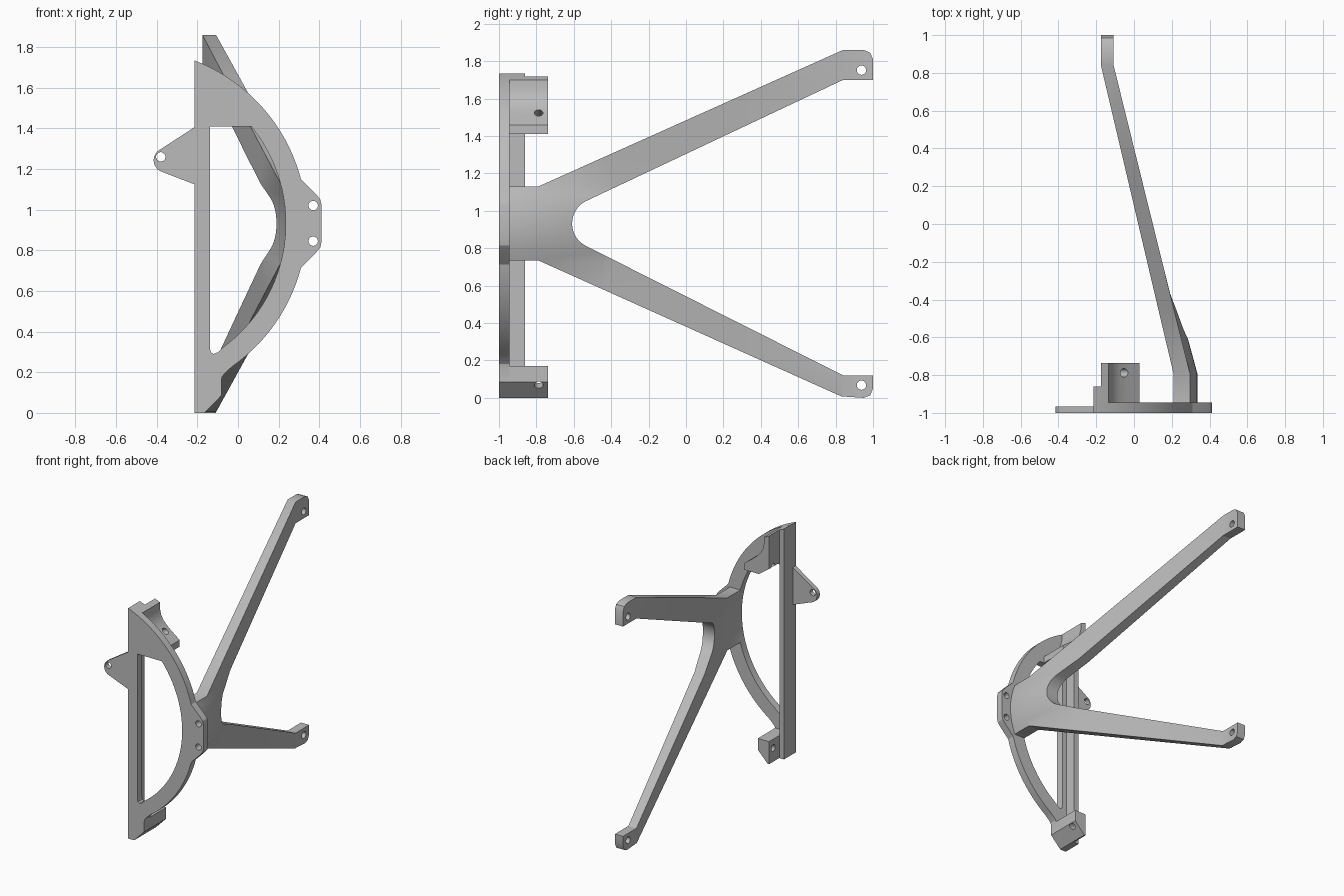
import bpy, bmesh, math
from mathutils import Vector

cube = bpy.data.objects.get("Cube")
if cube:
    bpy.data.objects.remove(cube, do_unlink=True)

GREY = (0.5, 0.5, 0.5, 1)
mat = bpy.data.materials.new("grey_plastic")
mat.use_nodes = True
mat.diffuse_color = GREY
mat.node_tree.nodes["Principled BSDF"].inputs["Base Color"].default_value = GREY

MID = 0.932        # height of the arc centre
ARC_X = -0.521


def arc(cx, cz, r, start, end, n):
    """Points along an arc, angles in degrees."""
    out = []
    for i in range(n + 1):
        a = math.radians(start + (end - start) * i / n)
        out.append((cx + r * math.cos(a), cz + r * math.sin(a)))
    return out


def prism_mesh(points, lo, hi, axis):
    """Extrude a profile along y (points are x, z) or along x (points are y, z)."""
    bm = bmesh.new()
    put = (lambda a, b: (a, lo, b)) if axis == "y" else (lambda a, b: (lo, a, b))
    face = bm.faces.new([bm.verts.new(put(*p)) for p in points])
    ext = bmesh.ops.extrude_face_region(bm, geom=[face])
    move = (0, hi - lo, 0) if axis == "y" else (hi - lo, 0, 0)
    bmesh.ops.translate(bm, vec=move, verts=[g for g in ext["geom"] if isinstance(g, bmesh.types.BMVert)])
    bmesh.ops.recalc_face_normals(bm, faces=bm.faces)
    return bm


def make(name, bm):
    mesh = bpy.data.meshes.new(name)
    bm.to_mesh(mesh)
    bm.free()
    obj = bpy.data.objects.new(name, mesh)
    bpy.context.collection.objects.link(obj)
    mesh.materials.append(mat)
    return obj


def select(obj):
    bpy.ops.object.select_all(action="DESELECT")
    obj.select_set(True)
    bpy.context.view_layer.objects.active = obj


def cut(obj, cutter):
    cutter.hide_render = True
    mod = obj.modifiers.new("cut", "BOOLEAN")
    mod.operation, mod.solver, mod.object = "DIFFERENCE", "EXACT", cutter
    select(obj)
    bpy.ops.object.modifier_apply(modifier=mod.name)
    bpy.data.objects.remove(cutter, do_unlink=True)


def drill(obj, centre, direction, radius=0.023, length=0.6):
    bm = bmesh.new()
    rot = Vector(direction).to_track_quat("Z", "Y").to_matrix().to_4x4()
    rot.translation = centre
    bmesh.ops.create_cone(bm, cap_ends=True, segments=24, radius1=radius,
                          radius2=radius, depth=length, matrix=rot)
    cut(obj, make("hole_cutter", bm))


def smooth(obj):
    select(obj)
    bpy.ops.object.shade_smooth_by_angle(angle=math.radians(25))


# Curved front plate with a side lug and a D-shaped window
outline = [(-0.215, 0), (-0.215, 1.735)]
outline += arc(ARC_X, MID, 0.859, 69, 14.7, 24)[1:]
outline += [(0.385, 1.075), (0.405, 1.05), (0.412, 1.02),
            (0.412, 0.845), (0.405, 0.815), (0.385, 0.79)]
outline += arc(ARC_X, MID, 0.859, -14.7, -55, 20)
outline += [(-0.06, 0.2), (-0.077, 0.18), (-0.082, 0.16), (-0.082, 0.085), (-0.165, 0)]
plate = make("front_plate", prism_mesh(outline, -1, -0.945, "y"))
window = [(-0.138, 1.41)] + arc(ARC_X, MID, 0.756, 39.2, -54.2, 32)
window += [(-0.1, 0.298), (-0.12, 0.29), (-0.133, 0.297), (-0.138, 0.315)]
cut(plate, make("window_cutter", prism_mesh(window, -1.1, -0.8, "y")))
for z in (1.02, 0.845):
    drill(plate, (0.37, -0.97, z), (0, 1, 0))
smooth(plate)

# Upright rail along the straight edge
rail = [(-0.215, 0), (-0.175, 0), (-0.175, 1.718), (-0.215, 1.735)]
make("rear_rail", prism_mesh(rail, -0.945, -0.86, "y"))

# Rounded side ear
ear = [(-0.215, 1.125), (-0.215, 1.405)] + arc(-0.355, 1.243, 0.06, 120, 252, 14)
ear_obj = make("side_ear", prism_mesh(ear, -1, -0.965, "y"))
drill(ear_obj, (-0.38, -0.98, 1.26), (0, 1, 0))
smooth(ear_obj)

# Upper bracket: thin wall sweeping into a flange
bracket = [(-0.175, 1.47), (-0.175, 1.718), (-0.135, 1.70), (-0.134, 1.65),
           (-0.124, 1.61), (-0.105, 1.575), (-0.078, 1.545), (-0.045, 1.517),
           (0.03, 1.46), (0.03, 1.41), (-0.09, 1.41)]
upper = make("upper_bracket", prism_mesh(bracket, -0.945, -0.737, "y"))
drill(upper, (-0.06, -0.788, 1.52), (1, 0, 0.45))
smooth(upper)

# Lower mounting block with a sloped underside
block = [(-0.175, 0), (-0.165, 0), (-0.082, 0.085), (-0.082, 0.17), (-0.175, 0.17)]
lower = make("lower_block", prism_mesh(block, -0.945, -0.737, "y"))
drill(lower, (-0.1, -0.788, 0.07), (1, 0, -0.45))

# Forked arm, drawn from the side and then bent inward along its length
fork = [(-0.945, 0.735), (-0.79, 0.735), (0.83, 0.008), (0.95, 0), (0.985, 0.013),
        (1, 0.05), (1, 0.12), (0.84, 0.12)]
fork += arc(-0.475, MID, 0.134, 244, 116, 16)
fork += [(0.84, 1.70), (1, 1.70), (1, 1.81), (0.985, 1.845), (0.95, 1.86),
         (0.84, 1.86), (-0.79, 1.13), (-0.945, 1.13)]
bm = prism_mesh(fork, 0, 1, "x")
slices = [((0, y, 0), (0, 1, 0)) for y in (-0.79, -0.45, -0.1, 0.3, 0.84)]
slices += [((0, 0, MID + k * 0.0495), (0, 0, 1)) for k in range(-4, 5)]
for co, no in slices:
    bmesh.ops.bisect_plane(bm, geom=bm.verts[:] + bm.edges[:] + bm.faces[:],
                           dist=1e-5, plane_co=co, plane_no=no)
bmesh.ops.triangulate(bm, faces=bm.faces)
for v in bm.verts:
    t = min(max((v.co.y + 0.79) / 1.63, 0), 1)
    bulge = (1 - t) * min(abs(v.co.z - MID), 0.2) ** 2
    if v.co.x > 0.5:
        v.co.x = 0.335 + t * (-0.108 - 0.335) - bulge
    else:
        v.co.x = 0.235 + t * (-0.175 - 0.235) - 0.67 * bulge
bmesh.ops.recalc_face_normals(bm, faces=bm.faces)
arm = make("forked_arm", bm)
for z in (0.068, 1.752):
    drill(arm, (-0.14, 0.938, z), (1, 0, 0), 0.025)
smooth(arm)
